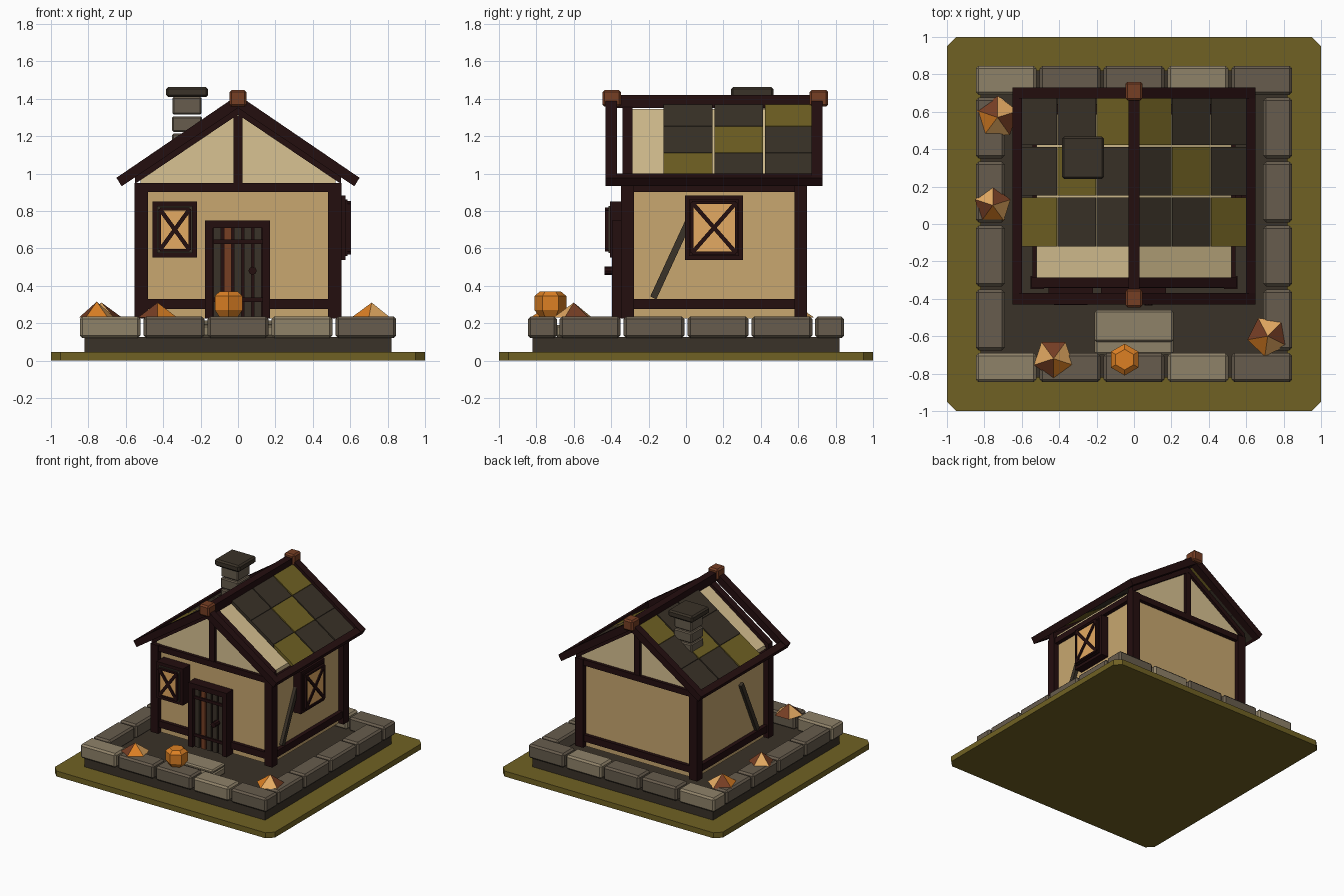
import bpy, bmesh, math
from mathutils import Vector

if "Cube" in bpy.data.objects:
    bpy.data.objects.remove(bpy.data.objects["Cube"])


def mat(name, r, g, b):
    m = bpy.data.materials.new(name)
    lin = [((c / 255 + 0.055) / 1.055) ** 2.4 if c > 10 else c / 255 / 12.92 for c in (r, g, b)]
    m.diffuse_color = (*lin, 1)
    m.use_nodes = True
    m.node_tree.nodes["Principled BSDF"].inputs["Base Color"].default_value = m.diffuse_color
    return m


OLIVE = mat("moss olive", 112, 97, 35)
DARK = mat("dark slate", 58, 50, 40)
STONE = mat("mid stone", 103, 92, 77)
LIGHT = mat("light stone", 143, 130, 105)
WOOD = mat("dark timber", 36, 14, 15)
WALL = mat("tan plaster", 200, 167, 112)
CREAM = mat("cream plaster", 216, 194, 146)
COPPER = mat("red brown", 118, 62, 36)
ORANGE = mat("orange", 220, 128, 36)
AMBER = mat("pale amber", 228, 170, 98)


def finish(name, bm, mats):
    bmesh.ops.recalc_face_normals(bm, faces=bm.faces)
    me = bpy.data.meshes.new(name)
    bm.to_mesh(me)
    bm.free()
    for m in mats if isinstance(mats, list) else [mats]:
        me.materials.append(m)
    ob = bpy.data.objects.new(name, me)
    bpy.context.collection.objects.link(ob)
    return ob


def prism(name, pts, a, b, m, axis="y", bevel=0):
    """Extrude a 2D profile: axis y takes (x,z), x takes (y,z), z takes (x,y)."""
    put = {"y": lambda u, v, w: (u, w, v), "x": lambda u, v, w: (w, u, v),
           "z": lambda u, v, w: (u, v, w)}[axis]
    bm = bmesh.new()
    lo = [bm.verts.new(put(u, v, a)) for u, v in pts]
    hi = [bm.verts.new(put(u, v, b)) for u, v in pts]
    bm.faces.new(lo)
    bm.faces.new(hi)
    for i in range(len(pts)):
        j = (i + 1) % len(pts)
        bm.faces.new((lo[i], lo[j], hi[j], hi[i]))
    if bevel:
        bmesh.ops.recalc_face_normals(bm, faces=bm.faces)
        bmesh.ops.bevel(bm, geom=bm.edges[:], offset=bevel, segments=1, affect='EDGES')
    return finish(name, bm, m)


def box(name, x0, x1, y0, y1, z0, z1, m, bevel=0):
    return prism(name, [(x0, y0), (x1, y0), (x1, y1), (x0, y1)], z0, z1, m, "z", bevel)


def bar(name, p, q, w, a, b, m, axis):
    """Straight strip of width w from p to q in the profile plane."""
    p, q = Vector(p), Vector(q)
    d = (q - p).normalized() * w / 2
    n = Vector((-d.y, d.x))
    return prism(name, [p + n, q + n, q - n, p - n], a, b, m, axis)


# ground plate and foundation
c = 0.95
prism("ground_plate", [(-c, -1), (c, -1), (1, -c), (1, c), (c, 1), (-c, 1), (-1, c), (-1, -c)],
      0, 0.045, OLIVE, "z")
box("foundation", -0.82, 0.82, -0.82, 0.82, 0.045, 0.125, DARK)

# ring of border stones
for i in range(5):
    x = -0.684 + i * 0.342
    m = LIGHT if i in (0, 3) else STONE
    for y in (-0.768, 0.768):
        box("border_stone", x - 0.162, x + 0.162, y - 0.077, y + 0.077, 0.12, 0.235, m, 0.014)
for i in range(4):
    y = -0.513 + i * 0.342
    for x in (-0.768, 0.768):
        box("border_stone", x - 0.077, x + 0.077, y - 0.162, y + 0.162, 0.12, 0.235, STONE, 0.014)

# door steps
box("lower_step", -0.21, 0.21, -0.7, -0.46, 0.125, 0.19, LIGHT, 0.012)
box("upper_step", -0.21, 0.21, -0.63, -0.46, 0.185, 0.215, LIGHT, 0.01)

# house body and gable
B = 0.225
box("house_walls", -0.51, 0.51, -0.31, 0.61, B, 0.93, WALL)
prism("gable_body", [(-0.52, 0.93), (0.52, 0.93), (0.52, 0.98), (0, 1.345), (-0.52, 0.98)],
      -0.315, 0.615, CREAM)

# timber frame
for s in (-1, 1):
    for y in (-0.313, 0.613):
        box("corner_post", s * 0.518 - 0.036, s * 0.518 + 0.036, y - 0.034, y + 0.034, B, 0.95, WOOD)
    for z0, z1 in ((0.275, 0.33), (0.9, 0.948)):
        box("side_beam", s * 0.515 - 0.028, s * 0.515 + 0.028, -0.3, 0.6, z0, z1, WOOD)
    a, b = sorted((s * 0.5, s * 0.535))
    bar("side_brace", (-0.175, 0.335), (0.03, 0.78), 0.036, a, b, DARK, "x")
for y in (-0.313, 0.613):
    box("sill_beam", -0.5, 0.5, y - 0.026, y + 0.026, 0.275, 0.33, WOOD)
    box("tie_beam", -0.55, 0.55, y - 0.028, y + 0.028, 0.9, 0.948, WOOD)
    box("gable_post", -0.025, 0.025, y - 0.025, y + 0.025, 0.94, 1.31, WOOD)

# roof frame
for s in (-1, 1):
    for y0, y1 in ((-0.43, -0.37), (0.67, 0.73)):
        prism("rake_beam", [(0, 1.42), (s * 0.65, 0.977), (s * 0.622, 0.932), (0, 1.35)], y0, y1, WOOD)
    for y0, y1 in ((-0.34, -0.285), (0.585, 0.64)):
        prism("gable_rafter", [(0, 1.375), (s * 0.55, 0.995), (s * 0.55, 0.945), (0, 1.315)], y0, y1, WOOD)
    prism("eave_beam", [(s * 0.6, 0.962), (s * 0.622, 0.932), (s * 0.65, 0.977), (s * 0.6, 1.0)],
          -0.43, 0.73, WOOD)
box("ridge_beam", -0.03, 0.03, -0.43, 0.73, 1.35, 1.42, WOOD)
for y in (-0.397, 0.71):
    box("ridge_cap", -0.046, 0.046, y - 0.05, y + 0.05, 1.357, 1.447, COPPER, 0.012)

# roof panels: three rows, one mossy panel in each row
cols = [(0, 0.2), (0.203, 0.408), (0.411, 0.605)]
rows = [(-0.12, 0.143, 2), (0.153, 0.413, 1), (0.423, 0.672, 0)]
for s in (-1, 1):
    for y0, y1, mossy in rows:
        for k, (a, b) in enumerate(cols):
            t = lambda x: 1.39 - 0.68 * x
            prism("roof_panel", [(s * a, t(a)), (s * b, t(b)), (s * b, t(b) - 0.03), (s * a, t(a) - 0.03)],
                  y0, y1, OLIVE if k == mossy else DARK)

# chimney
for z0, z1, r in ((1.02, 1.213, 0.08), (1.222, 1.306, 0.08), (1.315, 1.41, 0.078)):
    box("chimney_block", -0.272 - r, -0.272 + r, 0.355 - r, 0.355 + r, z0, z1, STONE, 0.008)
box("chimney_cap", -0.385, -0.16, 0.24, 0.468, 1.408, 1.463, DARK, 0.012)


# windows: frame strips, pane and crossed bars
def window(axis, u, v, hw, hh, f, wall, d, m_in, face):
    def slab(name, a0, a1, b0, b1, depth, m):
        lo, hi = sorted((wall, wall + d * depth))
        prism(name, [(a0, b0), (a1, b0), (a1, b1), (a0, b1)], lo, hi, m, axis)
    slab("window_frame", u - hw, u + hw, v - hh, v + hh, face, WOOD)
    w, h = hw - f, hh - f
    slab("window_trim", u - w - 0.015, u + w + 0.015, v - h - 0.015, v + h + 0.015, face + 0.01, m_in)
    slab("window_pane", u - w, u + w, v - h, v + h, face + 0.018, AMBER)
    lo, hi = sorted((wall, wall + d * (face + 0.028)))
    for s in (-1, 1):
        bar("window_cross", (u - w, v - s * h), (u + w, v + s * h), 0.022, lo, hi, WOOD, axis)
        bar("window_edge", (u + s * w, v - h), (u + s * w, v + h), 0.014, lo, hi, WOOD, axis)
        bar("window_edge", (u - w, v + s * h), (u + w, v + s * h), 0.014, lo, hi, WOOD, axis)


window("x", 0.15, 0.71, 0.155, 0.172, 0.037, 0.5, 1, WOOD, 0.075)
window("y", -0.338, 0.7, 0.12, 0.15, 0.04, -0.3, -1, DARK, 0.105)

# door
box("door_back", -0.14, 0.14, -0.36, -0.3, B, 0.72, WOOD)
for x0, x1 in ((-0.177, -0.135), (0.13, 0.172)):
    box("door_jamb", x0, x1, -0.395, -0.3, B, 0.75, WOOD)
box("door_lintel", -0.177, 0.172, -0.395, -0.3, 0.708, 0.75, WOOD)
for i in range(5):
    x = -0.11 + i * 0.054
    box("door_plank", x - 0.02, x + 0.02, -0.375, -0.35, B, 0.708, COPPER if i == 1 else DARK)
for z in (0.325, 0.635):
    box("door_strap", -0.13, 0.13, -0.385, -0.36, z - 0.012, z + 0.012, WOOD)
ring = [(0.078 + 0.022 * math.cos(k * math.pi / 4), 0.48 + 0.022 * math.sin(k * math.pi / 4)) for k in range(8)]
prism("door_knob", ring, -0.435, -0.37, WOOD)


# leaf piles: five-sided cones with three leaf colours
def pile(x, y, r, h, turn):
    bm = bmesh.new()
    base = [bm.verts.new((x + r * math.cos(turn + k * math.tau / 5), y + r * math.sin(turn + k * math.tau / 5), 0.23))
            for k in range(5)]
    tip = bm.verts.new((x, y, 0.23 + h))
    bm.faces.new(base)
    for k in range(5):
        bm.faces.new((base[k], base[(k + 1) % 5], tip)).material_index = (0, 1, 2, 0, 1)[k]
    finish("leaf_pile", bm, [AMBER, COPPER, ORANGE])


pile(-0.73, 0.57, 0.115, 0.08, 0.3)
pile(-0.755, 0.1, 0.1, 0.085, 1.57)
pile(-0.43, -0.72, 0.11, 0.08, 2.2)
pile(0.715, -0.6, 0.11, 0.08, 0.8)

# pumpkin: six-sided with tapered top and bottom
bm = bmesh.new()
prev = None
for r, z in ((0.055, 0.23), (0.085, 0.27), (0.085, 0.345), (0.055, 0.37)):
    cur = [bm.verts.new((-0.05 + r * math.cos(math.pi / 6 + k * math.pi / 3),
                         -0.725 + r * math.sin(math.pi / 6 + k * math.pi / 3), z)) for k in range(6)]
    if prev:
        for k in range(6):
            j = (k + 1) % 6
            bm.faces.new((prev[k], prev[j], cur[j], cur[k]))
    else:
        bm.faces.new(cur)
    prev = cur
bm.faces.new(prev)
finish("pumpkin", bm, ORANGE)
